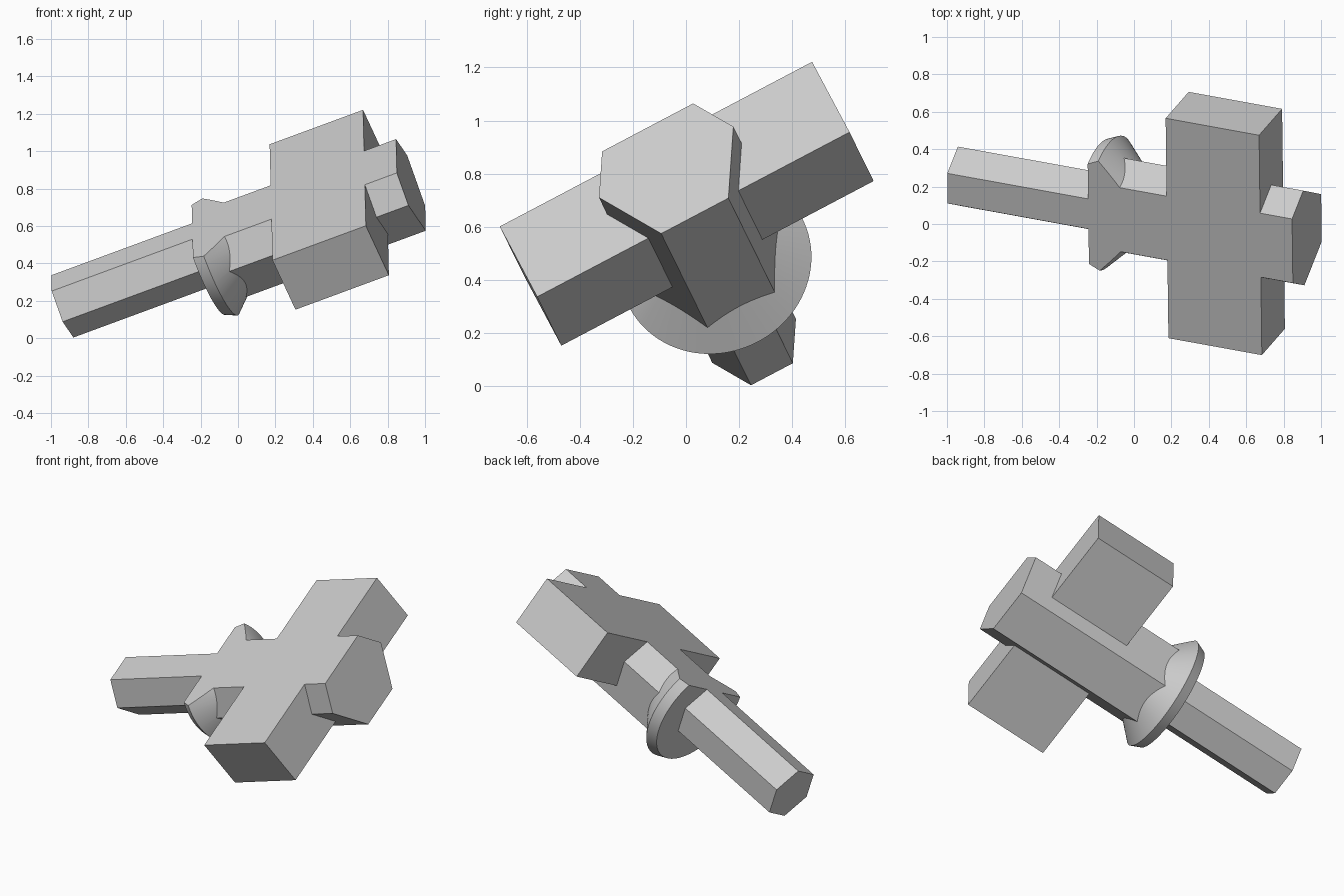
import bpy, bmesh, math
from mathutils import Vector, Matrix

cube = bpy.data.objects.get("Cube")
if cube:
    bpy.data.objects.remove(cube, do_unlink=True)

grey = bpy.data.materials.new("plain_grey")
grey.use_nodes = True
grey.diffuse_color = (0.6, 0.6, 0.6, 1)
grey.node_tree.nodes["Principled BSDF"].inputs["Base Color"].default_value = (0.6, 0.6, 0.6, 1)

# Tilted local frame: x along the shaft, y along the crossbar, z out of the flat top
along = Vector((0.925, -0.168, 0.341)).normalized()
across = Vector((-0.009, 0.884, 0.467))
across = (across - along * across.dot(along)).normalized()
up = along.cross(across)
TILT = Matrix((along, across, up)).transposed().to_4x4()

AXIS_Y = 0.317      # shaft axis position in the local frame
FLAT_TOP = 0.536    # every part is trimmed level here


def lathe(name, rings, sides, axis_z):
    """Closed solid about the local x axis from (x, radius) rings."""
    bm = bmesh.new()
    loops = []
    for x, r in rings:
        angles = [2 * math.pi * i / sides for i in range(sides)]
        loops.append([bm.verts.new((x, AXIS_Y + r * math.cos(a), axis_z + r * math.sin(a)))
                      for a in angles])
    for a, b in zip(loops, loops[1:]):
        for i in range(sides):
            j = (i + 1) % sides
            bm.faces.new((a[i], a[j], b[j], b[i]))
    bm.faces.new(loops[0])
    bm.faces.new(loops[-1])
    return finish(name, bm)


def finish(name, bm):
    bmesh.ops.recalc_face_normals(bm, faces=bm.faces)
    mesh = bpy.data.meshes.new(name)
    bm.to_mesh(mesh)
    bm.free()
    mesh.materials.append(grey)
    obj = bpy.data.objects.new(name, mesh)
    bpy.context.collection.objects.link(obj)
    return obj


# Hexagonal body and slimmer hexagonal shaft
body = lathe("hex_body", [(0.05, 0.286), (1.14, 0.286)], 6, 0.376)
shaft = lathe("hex_shaft", [(-0.854, 0.178), (0.3, 0.178)], 6, 0.385)

# Flared collar between them
collar = lathe("collar", [(-0.04, 0.34), (0.022, 0.366), (0.142, 0.25), (0.2, 0.195)], 96, 0.38)

# Square crossbar
bm = bmesh.new()
bmesh.ops.create_cube(bm, size=1)
bmesh.ops.scale(bm, vec=(0.54, 1.329, 0.4), verts=bm.verts)
bmesh.ops.translate(bm, vec=(0.685, AXIS_Y, 0.412), verts=bm.verts)
crossbar = finish("crossbar", bm)

# Fuse the parts into one solid
parts = [shaft, collar, crossbar]
for part in parts:
    mod = body.modifiers.new(part.name, 'BOOLEAN')
    mod.operation = 'UNION'
    mod.solver = 'EXACT'
    mod.object = part
bpy.context.view_layer.update()
fused = bpy.data.meshes.new_from_object(body.evaluated_get(bpy.context.evaluated_depsgraph_get()))
body.modifiers.clear()
for part in parts:
    bpy.data.objects.remove(part, do_unlink=True)

# Trim the flat top, then tilt the piece into place
bm = bmesh.new()
bm.from_mesh(fused)
cut = bmesh.ops.bisect_plane(bm, geom=bm.verts[:] + bm.edges[:] + bm.faces[:], dist=1e-5,
                             plane_co=(0, 0, FLAT_TOP), plane_no=(0, 0, 1), clear_outer=True)
rim = [e for e in cut["geom_cut"] if isinstance(e, bmesh.types.BMEdge)]
bmesh.ops.contextual_create(bm, geom=rim)
bmesh.ops.recalc_face_normals(bm, faces=bm.faces)
bmesh.ops.transform(bm, matrix=TILT, verts=bm.verts)
bm.to_mesh(fused)
bm.free()
body.data = fused
body.name = "cross_handle_fitting"

bpy.ops.object.select_all(action='DESELECT')
body.select_set(True)
bpy.context.view_layer.objects.active = body
bpy.ops.object.shade_smooth_by_angle(angle=math.radians(20))
